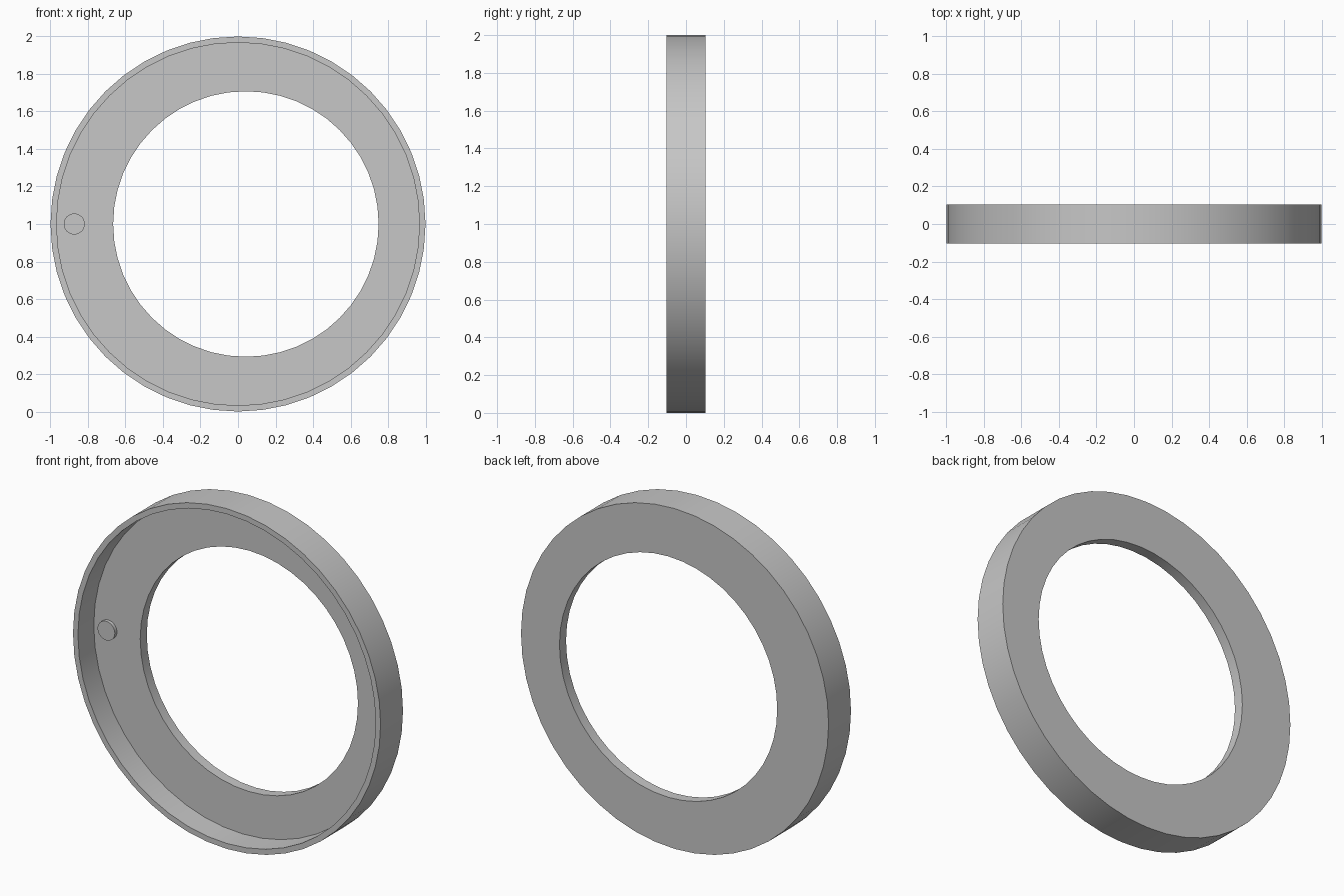
import bpy, bmesh
from math import cos, sin, tau, radians

cube = bpy.data.objects.get("Cube")
if cube:
    bpy.data.objects.remove(cube)

grey = bpy.data.materials.new("plain grey")
grey.use_nodes = True
colour = (0.57, 0.57, 0.57, 1)
grey.diffuse_color = colour
grey.node_tree.nodes["Principled BSDF"].inputs["Base Color"].default_value = colour

FRONT, FLOOR, BACK = -0.104, 0.043, 0.104
CENTRE_Z = 1.0


def circle(bm, x, y, radius, sides):
    """Ring of vertices in the upright plane at depth y."""
    return [bm.verts.new((x + radius * cos(tau * i / sides), y,
                          CENTRE_Z + radius * sin(tau * i / sides)))
            for i in range(sides)]


def bridge(bm, a, b):
    n = len(a)
    for i in range(n):
        j = (i + 1) % n
        bm.faces.new((a[i], a[j], b[j], b[i]))


def finish(bm, name):
    bmesh.ops.recalc_face_normals(bm, faces=bm.faces)
    mesh = bpy.data.meshes.new(name)
    bm.to_mesh(mesh)
    bm.free()
    mesh.materials.append(grey)
    obj = bpy.data.objects.new(name, mesh)
    bpy.context.collection.objects.link(obj)
    bpy.ops.object.select_all(action='DESELECT')
    obj.select_set(True)
    bpy.context.view_layer.objects.active = obj
    bpy.ops.object.shade_smooth_by_angle(angle=radians(30))
    return obj


# Shallow ring tray: outer wall, back plate with off-centre hole, thin front lip
OUTER, LIP, HOLE, HOLE_X = 1.0, 0.968, 0.708, 0.042
bm = bmesh.new()
rings = [circle(bm, x, y, r, 48) for x, y, r in (
    (0, FRONT, OUTER), (0, BACK, OUTER),
    (HOLE_X, BACK, HOLE), (HOLE_X, FLOOR, HOLE),
    (0, FLOOR, LIP), (0, FRONT, LIP))]
for k, ring in enumerate(rings):
    bridge(bm, ring, rings[(k + 1) % len(rings)])
finish(bm, "ring_tray")

# Small round peg standing on the wide side of the floor
bm = bmesh.new()
base = circle(bm, -0.873, FLOOR, 0.056, 32)
tip = circle(bm, -0.873, FLOOR - 0.02, 0.056, 32)
bridge(bm, base, tip)
bm.faces.new(tip)
bm.faces.new(base)
finish(bm, "locating_peg")
